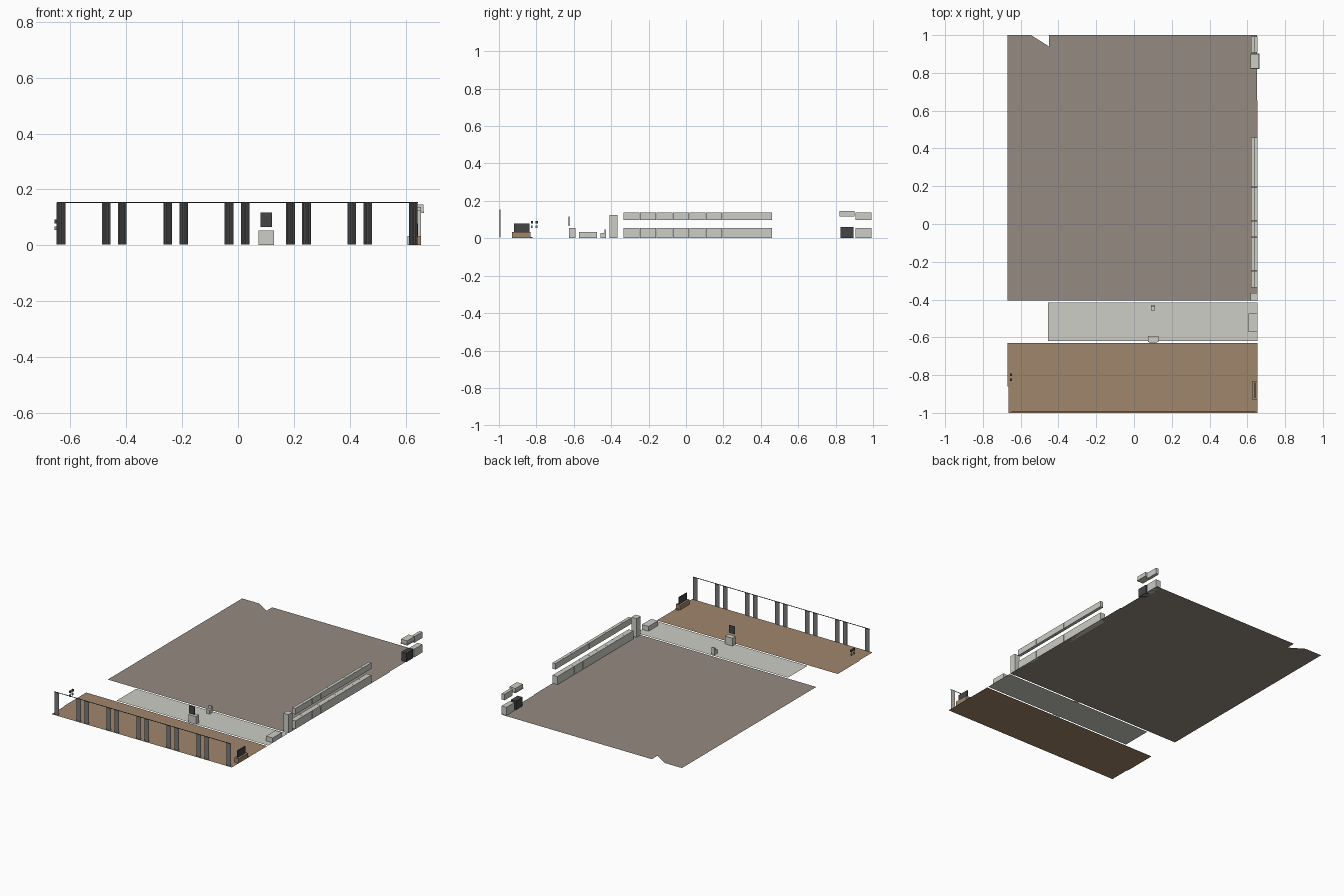
import bpy

if "Cube" in bpy.data.objects:
    bpy.data.objects.remove(bpy.data.objects["Cube"], do_unlink=True)


def material(name, r, g, b):
    m = bpy.data.materials.new(name)
    m.use_nodes = True
    m.diffuse_color = (r, g, b, 1)
    m.node_tree.nodes["Principled BSDF"].inputs["Base Color"].default_value = (r, g, b, 1)
    return m


TAUPE = material("taupe floor", 0.30, 0.255, 0.22)
WOOD = material("brown wood", 0.35, 0.24, 0.15)
PALE = material("pale grey", 0.61, 0.61, 0.57)
CLOTH = material("curtain grey", 0.30, 0.30, 0.30)
DARK = material("charcoal", 0.06, 0.06, 0.065)


def mesh(name, verts, faces, mat):
    me = bpy.data.meshes.new(name)
    me.from_pydata(verts, [], faces)
    me.materials.append(mat)
    ob = bpy.data.objects.new(name, me)
    bpy.context.collection.objects.link(ob)
    return ob


def sheet(name, outline, z, mat):
    return mesh(name, [(x, y, z) for x, y in outline], [range(len(outline))], mat)


def box(name, x, y, z, mat):
    verts = [(a, b, c) for c in z for b in y for a in x]
    faces = [(0, 2, 3, 1), (4, 5, 7, 6), (0, 1, 5, 4),
             (2, 6, 7, 3), (0, 4, 6, 2), (1, 3, 7, 5)]
    return mesh(name, verts, faces, mat)


# Floors
FLOOR = 0.002
WALL = 0.655
sheet("main_floor", [(-0.67, -0.405), (WALL, -0.405), (WALL, 0.65), (0.65, 0.66), (0.65, 1),
                     (-0.45, 1), (-0.45, 0.94), (-0.545, 1), (-0.67, 1)], FLOOR, TAUPE)
sheet("tiled_floor", [(-0.455, -0.62), (WALL, -0.62), (WALL, -0.415), (-0.455, -0.415)], FLOOR, PALE)
sheet("wood_floor", [(-0.665, -1), (WALL, -1), (WALL, -0.63), (-0.67, -0.63),
                     (-0.67, -0.86), (-0.665, -0.86)], FLOOR, WOOD)
sheet("floor_underlay", [(-0.085, -0.95), (0.08, -0.95), (0.08, -0.82), (-0.085, -0.82)], 0, WOOD)


# Pleated curtains in pairs, hung on one rod
def curtain(name, cx, width=0.031, folds=10):
    verts, faces = [], []
    for i in range(folds + 1):
        x = cx + width * (i / folds - 0.5)
        y = -0.998 if i % 2 else -0.991
        verts += [(x, y, 0.004), (x, y, 0.153)]
    for i in range(folds):
        k = 2 * i
        faces.append((k, k + 2, k + 3, k + 1))
    mesh(name, verts, faces, CLOTH)


for i in range(6):
    left = -0.633 + i * 0.2195
    curtain(f"curtain_{i}_a", left)
    curtain(f"curtain_{i}_b", left + 0.162)
box("curtain_rod", (-0.648, 0.643), (-0.996, -0.993), (0.152, 0.155), DARK)

# Kitchen cabinet rows, with one more bay at the back
LOWER, UPPER = (FLOOR, 0.056), (0.098, 0.138)
bays = [(-0.335 + i * 0.0883, -0.335 + (i + 1) * 0.0883) for i in range(9)] + [(0.907, 0.993)]
for i, (a, b) in enumerate(bays):
    box(f"base_cabinet_{i}", (0.62, WALL), (a, b - 0.001), LOWER, PALE)
    box(f"wall_cabinet_{i}", (0.634, WALL), (a, b - 0.001), UPPER, PALE)

# Appliances
box("fridge", (0.617, WALL), (-0.408, -0.365), (FLOOR, 0.125), PALE)
box("stove", (0.618, WALL), (0.825, 0.896), (FLOOR, 0.06), DARK)
box("range_hood", (0.616, 0.665), (0.82, 0.902), (0.116, 0.123), PALE)
box("range_hood_top", (0.618, 0.663), (0.822, 0.9), (0.123, 0.146), PALE)

# Bathroom
box("bath", (0.607, WALL), (-0.573, -0.475), (FLOOR, 0.034), PALE)
box("vanity", (0.074, 0.129), (-0.625, -0.592), (FLOOR, 0.054), PALE)
box("mirror", (0.08, 0.121), (-0.627, -0.624), (0.066, 0.117), DARK)
box("toilet_seat", (0.09, 0.112), (-0.458, -0.436), (FLOOR, 0.028), PALE)
box("toilet_tank", (0.09, 0.112), (-0.436, -0.428), (FLOOR, 0.047), PALE)

# Television on a low wooden stand
box("tv_stand", (0.625, WALL), (-0.93, -0.832), (FLOOR, 0.033), WOOD)
box("tv_stand_foot", (0.632, WALL), (-0.832, -0.82), (FLOOR, 0.006), WOOD)
box("television", (0.637, 0.643), (-0.92, -0.838), (0.034, 0.079), DARK)

# Small wall ornaments on the other side
for i, y in enumerate((-0.824, -0.798)):
    box(f"upper_ornament_{i}", (-0.657, -0.646), (y - 0.006, y + 0.006), (0.079, 0.093), DARK)
    box(f"lower_ornament_{i}", (-0.657, -0.648), (y - 0.006, y + 0.004), (0.055, 0.068), CLOTH)
